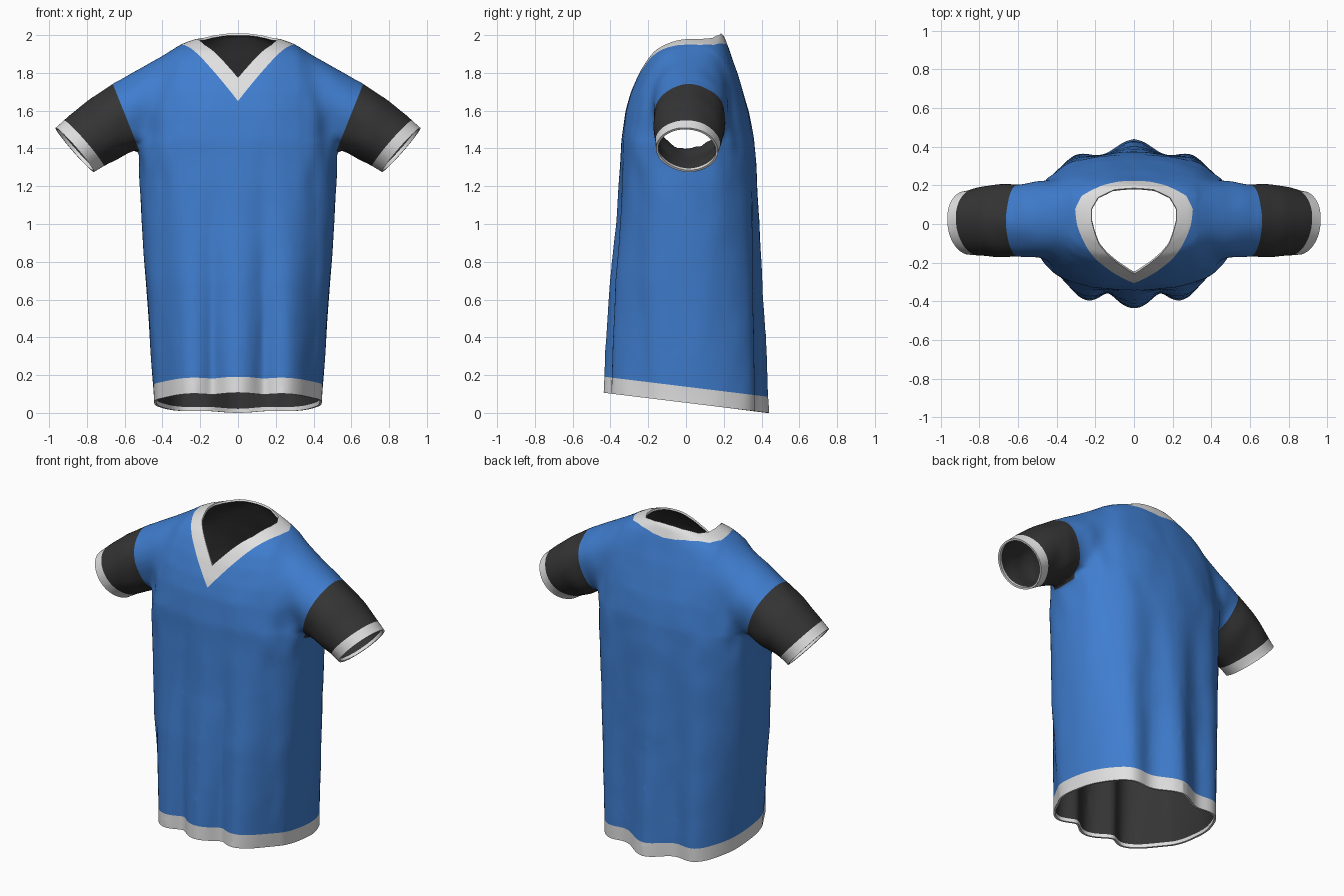
import bpy, bmesh, math
from mathutils import Vector, noise

cube = bpy.data.objects.get("Cube")
if cube:
    bpy.data.objects.remove(cube)


def material(name, rgb):
    m = bpy.data.materials.new(name)
    m.use_nodes = True
    m.diffuse_color = (*rgb, 1)
    m.node_tree.nodes["Principled BSDF"].inputs["Base Color"].default_value = (*rgb, 1)
    return m


blue = material("blue cloth", (0.05, 0.205, 0.62))
white = material("white trim", (0.75, 0.75, 0.75))
dark = material("dark cloth", (0.035, 0.035, 0.035))
# Slots 4-7 are the lining colours of slots 0-3
BODY, TRIM, SLEEVE, EDGE, LINING = range(5)
SLOTS = [blue, white, dark, white, dark, dark, dark, white]
STEPS = 120


def loft(bm, rings):
    """Closed solid through a list of equal rings."""
    rows = [[bm.verts.new(p) for p in ring] for ring in rings]
    n = len(rows[0])
    for a, b in zip(rows, rows[1:]):
        for i in range(n):
            j = (i + 1) % n
            bm.faces.new((a[i], a[j], b[j], b[i]))
    bm.faces.new(rows[0])
    bm.faces.new(rows[-1])


def power(v, e):
    return math.copysign(abs(v) ** e, v)


def body_ring(z, w, front, back):
    """Rounded box outline with hanging folds that deepen downwards."""
    mid = 0.05 * min(1, max(0, (z - 1.4) / 0.4))
    fold = 0.1 * min(1, max(0, (1.5 - z) / 1.3))
    ring = []
    for i in range(STEPS):
        a = math.tau * i / STEPS
        x = w * power(math.cos(a), 0.8)
        s = power(math.sin(a), 0.8)
        if s < 0:
            wave = 2.2 * abs(math.cos(math.pi * x / 0.27)) - 1.15
            y = mid + s * (mid - front) * (1 + fold * wave)
        else:
            wave = math.cos(math.tau * x / 0.335)
            y = mid + s * (back - mid) * (1 + 0.85 * fold * wave)
        ring.append((x, y, z))
    return ring


def sleeve_ring(side, x, y, z, height, depth, lean):
    up = Vector((math.sin(lean), 0, math.cos(lean)))
    ring = []
    for i in range(48):
        a = math.tau * i / 48
        p = Vector((x, y + depth * math.cos(a), z)) + up * height * math.sin(a)
        ring.append((side * p.x, p.y, p.z))
    return ring


def clip(bm, faces, planes):
    """Cut faces by planes and return those on the positive side of all."""
    inside = list(faces)
    for co, no in planes:
        co, no = Vector(co), Vector(no).normalized()
        geom = set(inside)
        for f in inside:
            geom.update(f.edges)
            geom.update(f.verts)
        cut = bmesh.ops.bisect_plane(bm, geom=list(geom), dist=1e-5,
                                     plane_co=co, plane_no=no)["geom"]
        inside = [f for f in cut if isinstance(f, bmesh.types.BMFace)
                  and (f.calc_center_median() - co).dot(no) > 0]
    return inside


def paint(faces, slot):
    for f in faces:
        f.material_index = slot
    return faces


def remove(bm, faces):
    bmesh.ops.delete(bm, geom=faces, context='FACES')


def neck_cone(half):
    """Planes from a point in the chest through a mirrored neckline."""
    apex = Vector((0, 0.05, 1.5))
    pts = [Vector(p) - apex for p in half]
    pts += [Vector((-p.x, p.y, p.z)) for p in pts[-2:0:-1]]
    middle = sum(pts, Vector()) / len(pts)
    planes = []
    for p, q in zip(pts, pts[1:] + pts[:1]):
        no = p.cross(q)
        planes.append((apex, no if no.dot(middle) > 0 else -no))
    return planes


# Solid torso and sleeves: z, half width, front, back
BODY_ROWS = [
    (-0.12, 0.437, -0.395, 0.41), (0.1, 0.447, -0.395, 0.407),
    (0.35, 0.464, -0.39, 0.4), (0.7, 0.489, -0.378, 0.388),
    (1.0, 0.508, -0.355, 0.38), (1.3, 0.521, -0.342, 0.372),
    (1.45, 0.525, -0.338, 0.362), (1.6, 0.512, -0.318, 0.335),
    (1.7, 0.495, -0.288, 0.306), (1.8, 0.465, -0.245, 0.275),
    (1.87, 0.42, -0.205, 0.25), (1.92, 0.36, -0.168, 0.233),
    (1.955, 0.295, -0.12, 0.218), (1.98, 0.225, -0.08, 0.207),
    (2.0, 0.15, -0.03, 0.2),
]
SLEEVE_ROWS = [
    (0.2, 0.03, 1.725, 0.24, 0.225, 0.4), (0.33, 0.03, 1.68, 0.225, 0.215, 0.4),
    (0.46, 0.025, 1.63, 0.205, 0.2, 0.4),
    (0.595, 0.02, 1.572, 0.182, 0.192, 0.4), (0.70, 0.02, 1.507, 0.175, 0.19, 0.52),
    (0.80, 0.015, 1.445, 0.16, 0.175, 0.65), (0.865, 0.01, 1.395, 0.156, 0.164, 0.72),
    (0.925, 0.01, 1.343, 0.156, 0.164, 0.72),
]
bm = bmesh.new()
loft(bm, [body_ring(*r) for r in BODY_ROWS])
for side in (1, -1):
    loft(bm, [sleeve_ring(side, *r) for r in SLEEVE_ROWS])
bmesh.ops.recalc_face_normals(bm, faces=bm.faces)
mesh = bpy.data.meshes.new("shirt")
bm.to_mesh(mesh)
bm.free()
shirt = bpy.data.objects.new("shirt", mesh)
bpy.context.collection.objects.link(shirt)
bpy.context.view_layer.objects.active = shirt
shirt.select_set(True)

# Blend the solids into one skin
remesh = shirt.modifiers.new("blend", 'REMESH')
remesh.mode = 'VOXEL'
remesh.voxel_size = 0.017
soften = shirt.modifiers.new("soften", 'SMOOTH')
soften.factor = 0.5
soften.iterations = 5
for name in ("blend", "soften"):
    bpy.ops.object.modifier_apply(modifier=name)

bm = bmesh.new()
bm.from_mesh(shirt.data)
paint(bm.faces, BODY)

# Flowing shoulder where the sleeve leaves the torso
shoulder = [v for v in bm.verts if 0.33 < abs(v.co.x) < 0.64 and v.co.z > 1.44]
for _ in range(20):
    bmesh.ops.smooth_vert(bm, verts=shoulder, factor=0.5,
                          use_axis_x=True, use_axis_y=True, use_axis_z=True)

# Soft creases, strongest around the armpits
bm.normal_update()
moves = []
for v in bm.verts:
    near = math.exp(-((abs(v.co.x) - 0.5) ** 2 + (v.co.z - 1.45) ** 2) / 0.05)
    spot = Vector((abs(v.co.x) * 9, v.co.y * 9, v.co.z * 5))
    moves.append(v.normal * noise.noise(spot) * (0.003 + 0.014 * near))
for v, move in zip(bm.verts, moves):
    v.co += move

# Sleeves, cuffs and cuff openings
for side in (1, -1):
    def plane(x, z, nx, ny, nz):
        return (side * x, 0.01, z), (side * nx, ny, nz)
    arm = [f for f in bm.faces if f.calc_center_median().x * side > 0.45]
    sleeve = clip(bm, arm, [plane(0.535, 1.375, 0.75, 0, 0.66),
                            plane(0.595, 1.573, 0.929, 0, -0.371)])
    paint(sleeve, SLEEVE)
    cuff = paint(clip(bm, sleeve, [plane(0.82, 1.434, 0.754, -0.08, -0.656)]), TRIM)
    edge = paint(clip(bm, cuff, [plane(0.852, 1.406, 0.754, -0.08, -0.656)]), EDGE)
    remove(bm, clip(bm, edge, [plane(0.865, 1.395, 0.754, -0.08, -0.656)]))

# Hem, lower at the back
hem = [f for f in bm.faces if f.calc_center_median().z < 0.4]
for height, slot in ((0.14, TRIM), (0.077, EDGE), (0.055, None)):
    hem = clip(bm, hem, [((0, 0, height), (0, -0.122, -1))])
    if slot is None:
        remove(bm, hem)
    else:
        paint(hem, slot)

# V collar and neck opening
OUTER = [(0, -0.31, 1.655), (0.295, 0, 1.95), (0.305, 0.08, 1.95), (0.27, 0.15, 1.95),
         (0.17, 0.205, 1.96), (0.08, 0.23, 1.96), (0, 0.237, 1.96)]
INNER = [(0, -0.27, 1.79), (0.18, -0.1, 1.95), (0.215, 0.02, 1.97), (0.22, 0.08, 1.98),
         (0.185, 0.14, 1.98), (0.1, 0.18, 1.99), (0, 0.19, 2.0)]
top = [f for f in bm.faces if f.calc_center_median().z > 1.5]
collar = paint(clip(bm, top, neck_cone(OUTER)), TRIM)
remove(bm, clip(bm, collar, neck_cone(INNER)))

# Raised back of the collar
for v in bm.verts:
    if v.co.z > 1.85 and v.co.y > 0.1:
        across = max(0, 1 - abs(v.co.x) / 0.25)
        rise = min(1, (v.co.y - 0.1) / 0.08)
        fall = min(1, max(0, 1 - (v.co.y - 0.18) / 0.06))
        v.co.z += 0.017 * across * rise * fall

# Stand the shirt on the ground
low = min(v.co.z for v in bm.verts)
bmesh.ops.translate(bm, verts=bm.verts, vec=(0, -0.003, -low))
bm.to_mesh(shirt.data)
bm.free()
for m in SLOTS:
    shirt.data.materials.append(m)

# Cloth thickness with a dark lining
cloth = shirt.modifiers.new("cloth", 'SOLIDIFY')
cloth.thickness = 0.012
cloth.offset = -1
cloth.material_offset = LINING
cloth.material_offset_rim = 0
bpy.ops.object.modifier_apply(modifier="cloth")
bpy.ops.object.shade_smooth_by_angle(angle=math.radians(50))
